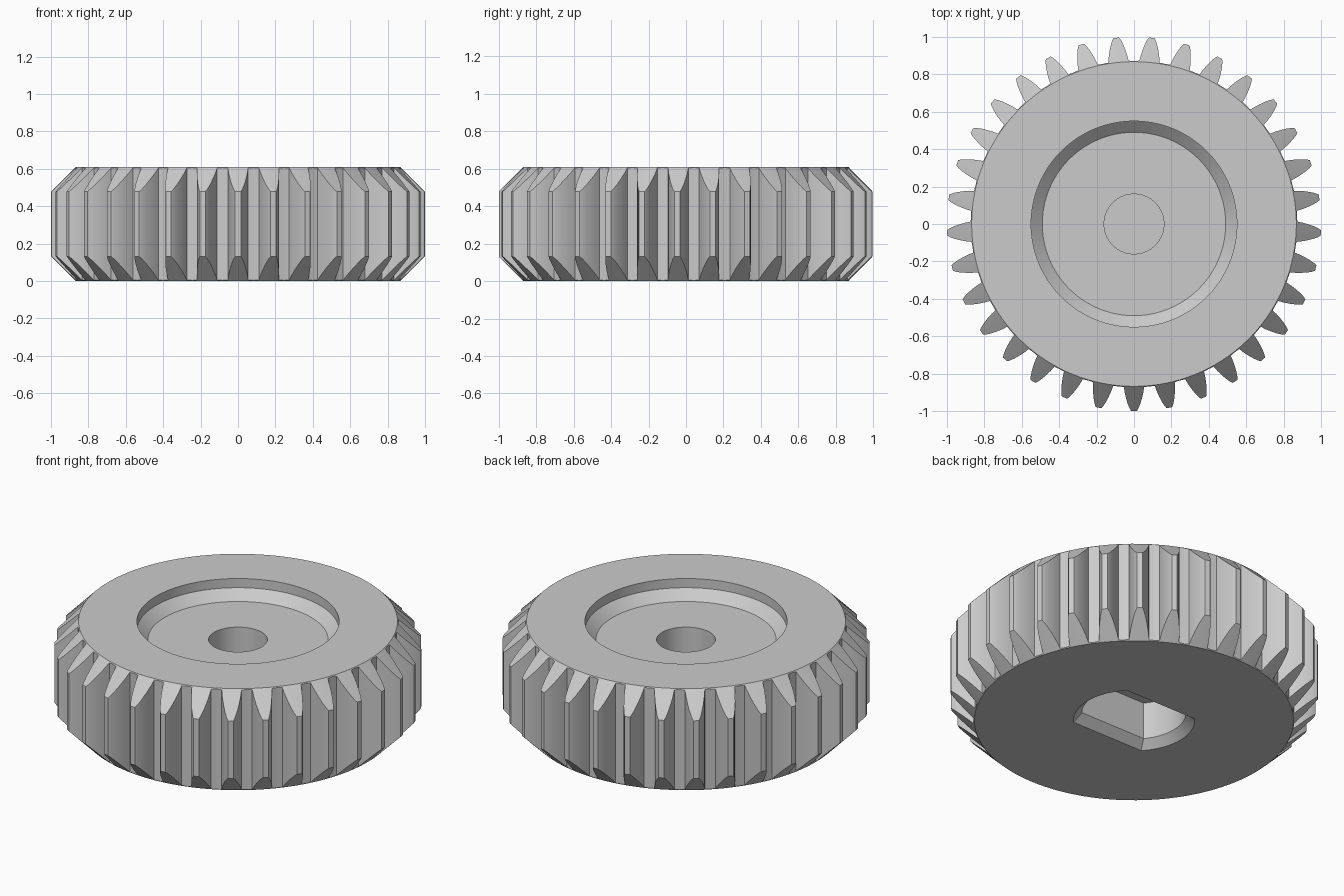
import bpy, bmesh
from math import sin, cos, asin, atan2, hypot, pi, radians

if "Cube" in bpy.data.objects:
    bpy.data.objects.remove(bpy.data.objects["Cube"], do_unlink=True)

TEETH = 33
PITCH = 2 * pi / TEETH

steel = bpy.data.materials.new("plain_grey")
steel.use_nodes = True
GREY = (0.6, 0.6, 0.6, 1)
steel.diffuse_color = GREY
steel.node_tree.nodes["Principled BSDF"].inputs["Base Color"].default_value = GREY


def loft(name, rings):
    """Closed solid skinned through (outline, z) rings, capped at both ends."""
    bm = bmesh.new()
    loops = [[bm.verts.new((x, y, z)) for x, y in pts] for pts, z in rings]
    n = len(loops[0])
    for low, high in zip(loops, loops[1:]):
        for i in range(n):
            j = (i + 1) % n
            bm.faces.new((low[i], low[j], high[j], high[i]))
    bm.faces.new(loops[0][::-1])
    bm.faces.new(loops[-1])
    bmesh.ops.recalc_face_normals(bm, faces=bm.faces)
    mesh = bpy.data.meshes.new(name)
    bm.to_mesh(mesh)
    bm.free()
    mesh.materials.append(steel)
    obj = bpy.data.objects.new(name, mesh)
    bpy.context.collection.objects.link(obj)
    return obj


def circle(r, n=TEETH * 4):
    return [(r * cos(2 * pi * i / n - pi / 2), r * sin(2 * pi * i / n - pi / 2))
            for i in range(n)]


def toothed_outline():
    # Half tooth as (radius, half width), mirrored and repeated round the rim
    half = [(0.872, 0.054), (0.90, 0.050), (0.93, 0.043), (0.96, 0.034),
            (0.985, 0.024), (1.0, 0.015)]
    tooth = [(y, -w) for y, w in half] + [(y, w) for y, w in reversed(half)]
    tooth.append((0.872 * cos(PITCH / 2), 0.872 * sin(PITCH / 2)))
    pts = []
    for k in range(TEETH):
        turn = k * PITCH - pi / 2
        for y, w in tooth:
            r, a = hypot(y, w), atan2(w, y) + turn
            pts.append((r * cos(a), r * sin(a)))
    return pts


def flatted_circle(r, h, n=20):
    # Circle of radius r cut by flats at y = +h and -h
    a = asin(h / r)
    return [(r * cos(s + t), r * sin(s + t)) for s in (0, pi)
            for t in (-a + 2 * a * i / n for i in range(n + 1))]


def boolean(obj, cutter, operation):
    cutter.hide_render = True
    mod = obj.modifiers.new(operation.lower(), 'BOOLEAN')
    mod.operation = operation
    mod.solver = 'EXACT'
    mod.object = cutter
    bpy.context.view_layer.objects.active = obj
    bpy.ops.object.modifier_apply(modifier=mod.name)
    bpy.data.objects.remove(cutter, do_unlink=True)


# Straight-toothed blank
outline = toothed_outline()
gear = loft("gear_wheel", [(outline, -0.1), (outline, 0.7)])

# Turned envelope: bevelled tooth ends, stepped top recess and blind bore
profile = [(0.868, 0), (1.03, 0.162), (1.03, 0.448), (0.868, 0.61),
           (0.55, 0.61), (0.55, 0.555), (0.49, 0.50), (0.16, 0.50), (0.16, 0.32)]
envelope = loft("turned_envelope", [(circle(r), z) for r, z in profile])
boolean(gear, envelope, 'INTERSECT')

# Two-flat drive socket underneath, with a bevelled mouth
socket = loft("drive_socket", [(flatted_circle(0.38, 0.276), -0.05),
                               (flatted_circle(0.283, 0.179), 0.047),
                               (flatted_circle(0.283, 0.179), 0.27)])
boolean(gear, socket, 'DIFFERENCE')

bpy.ops.object.select_all(action='DESELECT')
gear.select_set(True)
bpy.context.view_layer.objects.active = gear
bpy.ops.object.shade_smooth_by_angle(angle=radians(25))
